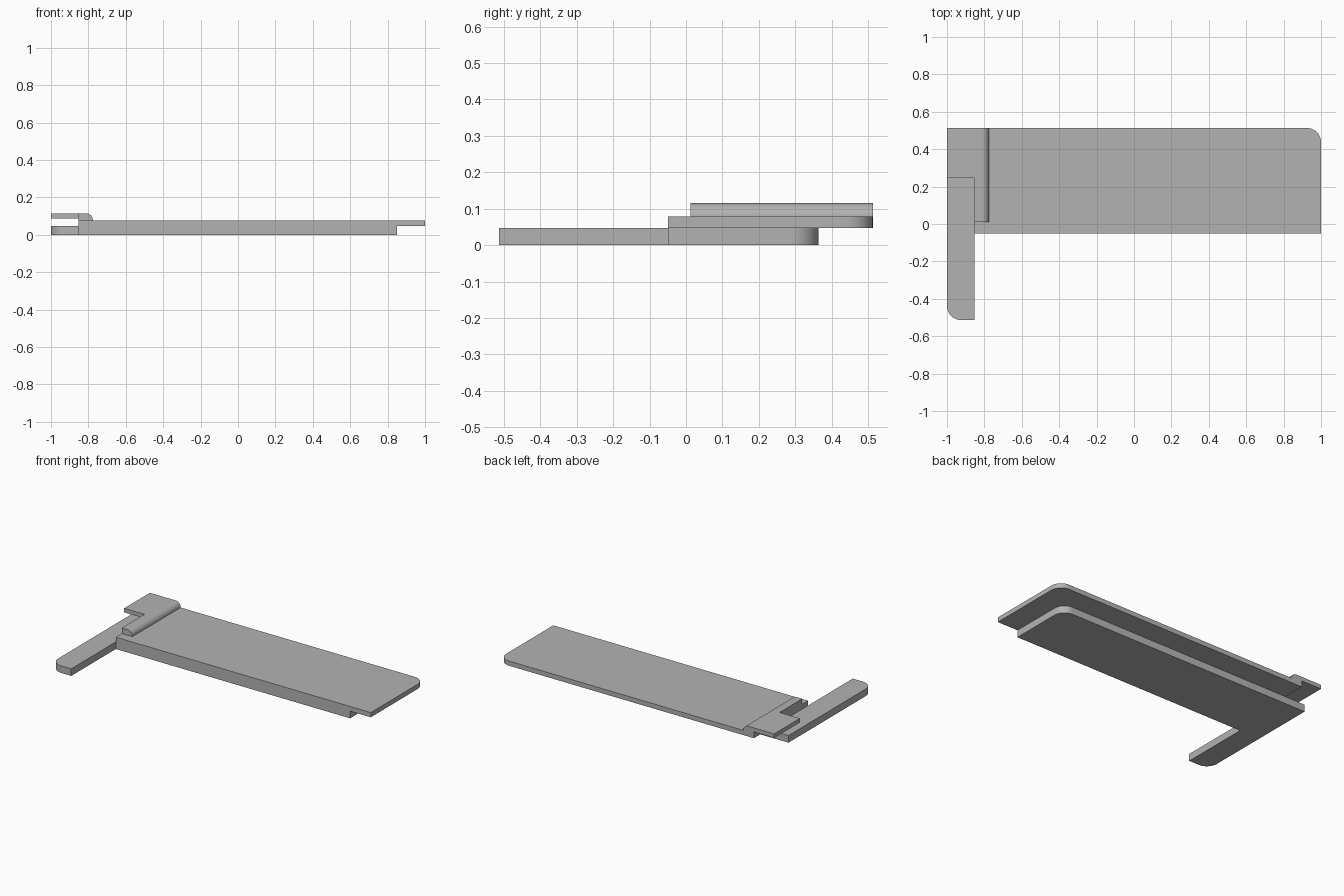
import bpy, bmesh, math
from mathutils import Vector

cube = bpy.data.objects.get("Cube")
if cube:
    bpy.data.objects.remove(cube, do_unlink=True)

grey = bpy.data.materials.new("plain_grey")
grey.use_nodes = True
grey.diffuse_color = (0.45, 0.45, 0.45, 1)
grey.node_tree.nodes["Principled BSDF"].inputs["Base Color"].default_value = grey.diffuse_color


def rounded(points, radii, steps=10):
    """Outline whose corners listed in radii (index: radius) become arcs."""
    out = []
    for i, p in enumerate(points):
        p = Vector(p)
        r = radii.get(i)
        if not r:
            out.append(p)
            continue
        a = (Vector(points[i - 1]) - p).normalized()
        b = (Vector(points[(i + 1) % len(points)]) - p).normalized()
        centre = p + (a + b) * r
        for k in range(steps + 1):
            t = k / steps * math.pi / 2
            out.append(centre - b * r * math.cos(t) - a * r * math.sin(t))
    return out


def slab(name, outline, low, high, axis="z"):
    """Extrude an outline along z (outline in xy) or y (outline in xz)."""
    place = (lambda p, d: (p.x, p.y, d)) if axis == "z" else (lambda p, d: (p.x, d, p.y))
    bm = bmesh.new()
    face = bm.faces.new([bm.verts.new(place(p, low)) for p in outline])
    grown = bmesh.ops.extrude_face_region(bm, geom=[face])["geom"]
    shift = Vector(place(Vector((0, 0)), high - low))
    bmesh.ops.translate(bm, vec=shift, verts=[g for g in grown if isinstance(g, bmesh.types.BMVert)])
    bmesh.ops.recalc_face_normals(bm, faces=bm.faces)
    mesh = bpy.data.meshes.new(name)
    bm.to_mesh(mesh)
    bm.free()
    mesh.materials.append(grey)
    obj = bpy.data.objects.new(name, mesh)
    bpy.context.collection.objects.link(obj)
    bpy.ops.object.select_all(action="DESELECT")
    obj.select_set(True)
    bpy.context.view_layer.objects.active = obj
    bpy.ops.object.shade_smooth_by_angle(angle=math.radians(30))


def rect(x0, x1, y0, y1):
    return [(x0, y0), (x1, y0), (x1, y1), (x0, y1)]


LEFT, INNER, FRONT, BACK = -1.0, -0.853, -0.05, 0.513
LOWER_TOP, UPPER_TOP, CAP_TOP = 0.047, 0.078, 0.115
CORNER = 0.075

# Lower L-shaped plate with its forward arm
lower = [(LEFT, -BACK), (INNER, -BACK), (INNER, FRONT), (0.85, FRONT), (0.85, 0.364), (LEFT, 0.364)]
slab("lower_plate", rounded(lower, {0: CORNER, 4: CORNER}), 0, LOWER_TOP)

# Upper plate, set back and to the left
slab("upper_plate", rounded(rect(INNER, 1.0, FRONT, BACK), {2: CORNER}), LOWER_TOP, UPPER_TOP)

# Raised strip with a rounded top edge
strip = rounded(rect(INNER, -0.776, UPPER_TOP, CAP_TOP), {2: CAP_TOP - UPPER_TOP - 0.001})
slab("raised_strip", strip, 0.012, BACK, axis="y")

# Overhanging tab beside the strip
slab("overhang_tab", rounded(rect(LEFT, INNER, 0.247, BACK), {}), 0.088, CAP_TOP)
